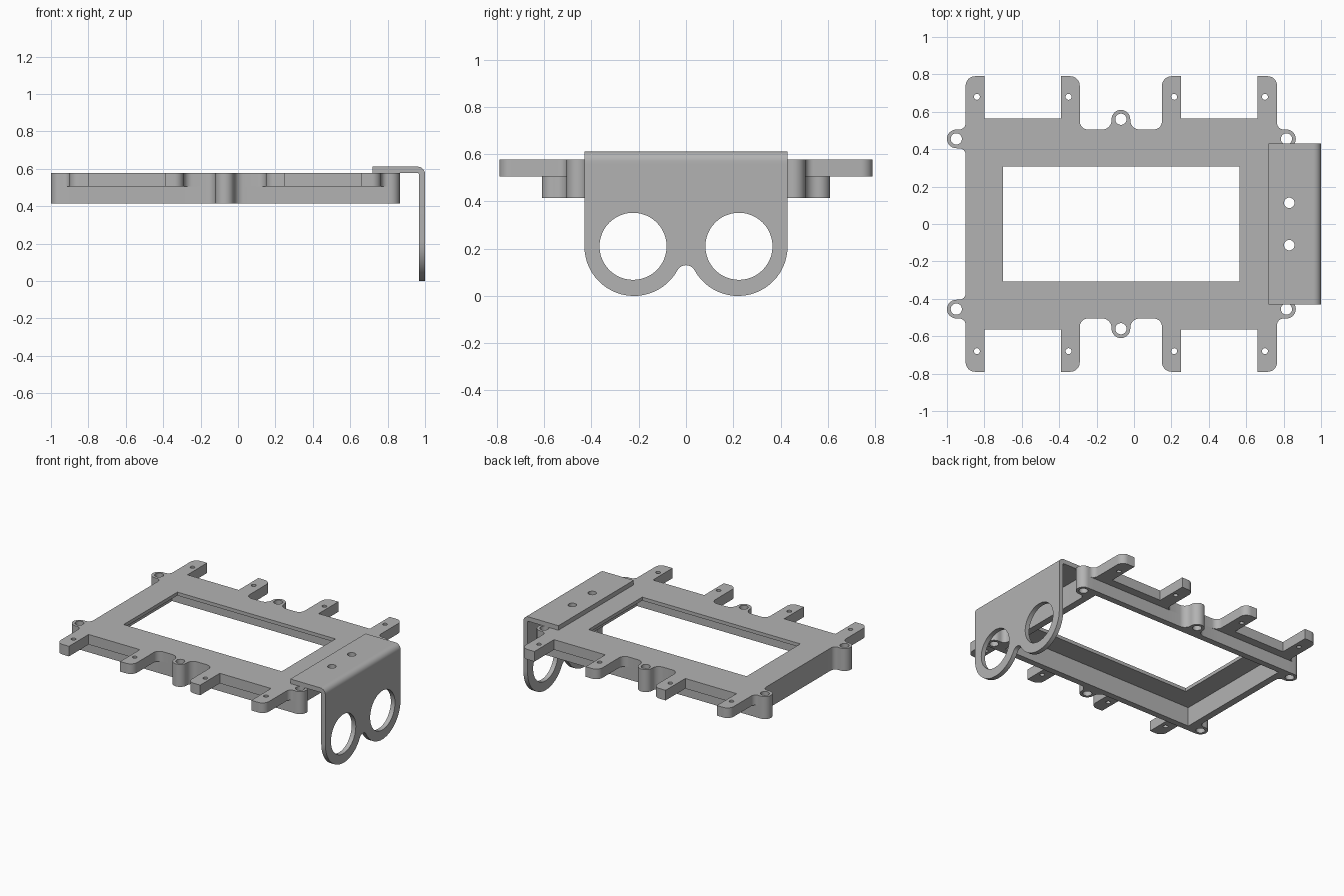
import bpy
import bmesh
from math import cos, sin, tan, pi, atan2
from mathutils import Matrix, Vector

cube = bpy.data.objects.get("Cube")
if cube:
    bpy.data.objects.remove(cube)

grey = bpy.data.materials.new("plain_grey")
grey.use_nodes = True
grey.diffuse_color = (0.45, 0.45, 0.45, 1)
grey.node_tree.nodes["Principled BSDF"].inputs["Base Color"].default_value = (0.45, 0.45, 0.45, 1)

# Local (u, v, depth) axes to world axes
FLAT = Matrix.Identity(4)
SIDE = Matrix(((0, 0, 1, 0), (1, 0, 0, 0), (0, 1, 0, 0), (0, 0, 0, 1)))
FRONT = Matrix.Rotation(pi / 2, 4, "X")


def arc(cx, cy, r, start, end, n=24):
    return [(cx + r * cos(start + (end - start) * i / n),
             cy + r * sin(start + (end - start) * i / n)) for i in range(n + 1)]


def circle(cx, cy, r, n=32):
    return arc(cx, cy, r, 0, 2 * pi, n)[:-1]


def rect(x0, x1, y0, y1):
    return [(x0, y0), (x1, y0), (x1, y1), (x0, y1)]


def rounded(points, n=8):
    """Polygon of (x, y, radius) corners, each replaced by a tangent arc."""
    out = []
    for i, (x, y, r) in enumerate(points):
        p = Vector((x, y))
        a = (Vector(points[i - 1][:2]) - p).normalized()
        b = (Vector(points[(i + 1) % len(points)][:2]) - p).normalized()
        half = a.angle(b) / 2
        if r == 0 or half > 1.5:
            out.append((x, y))
            continue
        centre = p + (a + b).normalized() * (r / sin(half))
        s = p + a * (r / tan(half)) - centre
        e = p + b * (r / tan(half)) - centre
        start = atan2(s.y, s.x)
        sweep = (atan2(e.y, e.x) - start + pi) % (2 * pi) - pi
        out += arc(centre.x, centre.y, r, start, start + sweep, n)
    # drop repeated points where arcs meet
    return [q for i, q in enumerate(out)
            if (Vector(q) - Vector(out[i - 1])).length > 1e-4]


def plate(name, loops, low, high, frame=FLAT):
    """Outline with holes, extruded from low to high."""
    curve = bpy.data.curves.new(name, "CURVE")
    curve.dimensions = "2D"
    curve.fill_mode = "BOTH"
    curve.extrude = (high - low) / 2
    for loop in loops:
        spline = curve.splines.new("POLY")
        spline.points.add(len(loop) - 1)
        for point, (u, v) in zip(spline.points, loop):
            point.co = (u, v, 0, 1)
        spline.use_cyclic_u = True
    temp = bpy.data.objects.new(name + "_outline", curve)
    bpy.context.collection.objects.link(temp)
    mesh = bpy.data.meshes.new_from_object(
        temp.evaluated_get(bpy.context.evaluated_depsgraph_get()))
    bpy.data.objects.remove(temp)
    bpy.data.curves.remove(curve)
    mesh.transform(frame @ Matrix.Translation((0, 0, (low + high) / 2)))
    bm = bmesh.new()
    bm.from_mesh(mesh)
    bmesh.ops.remove_doubles(bm, verts=bm.verts, dist=1e-5)
    bmesh.ops.recalc_face_normals(bm, faces=bm.faces)
    bm.to_mesh(mesh)
    bm.free()
    mesh.name = name
    mesh.materials.clear()
    mesh.materials.append(grey)
    obj = bpy.data.objects.new(name, mesh)
    bpy.context.collection.objects.link(obj)
    bpy.ops.object.select_all(action="DESELECT")
    obj.select_set(True)
    bpy.context.view_layer.objects.active = obj
    bpy.ops.object.shade_smooth_by_angle(angle=pi / 6)
    return obj


# Back half of the frame outline: screw posts, tabs and flanges
L, R, WALL, FLANGE, TIP = -0.9, 0.765, 0.505, 0.565, 0.79
half = [
    (L, 0.405, 0.035), (L - 0.1, 0.405, 0.05), (L - 0.1, WALL, 0.05), (L, WALL, 0.035),
    (L, TIP, 0.05), (-0.8, TIP, 0), (-0.8, FLANGE, 0),
    (-0.39, FLANGE, 0), (-0.39, TIP, 0), (-0.29, TIP, 0.05), (-0.29, WALL, 0.045),
    (-0.12, WALL, 0.05), (-0.12, 0.61, 0.05), (-0.02, 0.61, 0.05), (-0.02, WALL, 0.05),
    (0.15, WALL, 0.045), (0.15, TIP, 0.05), (0.25, TIP, 0), (0.25, FLANGE, 0),
    (0.66, FLANGE, 0), (0.66, TIP, 0), (R, TIP, 0.05), (R, WALL, 0.035),
    (R + 0.1, WALL, 0.05), (R + 0.1, 0.405, 0.05), (R, 0.405, 0.035),
]


def mirrored(points):
    return rounded(points + [(x, -y, r) for x, y, r in reversed(points)])


upper = mirrored(half)
lower = mirrored([p for p in half if p[1] not in (FLANGE, TIP)])

post_holes, tab_holes = [], []
for side in (-1, 1):
    for x, y in ((L - 0.05, 0.455), (-0.07, 0.56), (R + 0.05, 0.455)):
        post_holes.append(circle(x, side * y, 0.03))
    for x in (-0.84, -0.35, 0.215, 0.7):
        tab_holes.append(circle(x, side * 0.68, 0.016, 20))

# Frame: skirt walls, tab layer and thin top with the window
window = rect(-0.7, 0.565, -0.307, 0.307)
pocket = rect(L + 0.05, R - 0.05, -0.46, 0.46)
plate("frame_skirt", [lower, pocket] + post_holes, 0.415, 0.505)
plate("frame_tab_layer", [upper, pocket] + post_holes + tab_holes, 0.505, 0.553)
plate("frame_top", [upper, window] + post_holes + tab_holes, 0.553, 0.578)

# Bracket: top flange, bent edge and face with two round openings
W, T, TOP = 0.43, 0.033, 0.611
screw_holes = [circle(0.83, s * 0.113, 0.028) for s in (-1, 1)]
plate("bracket_flange", [rect(0.72, 0.95, -W, W)] + screw_holes, TOP - T, TOP)

bend = rounded([(0.95, TOP, 0), (1, TOP, 0.04), (1, 0.56, 0), (1 - T, 0.56, 0),
                (1 - T, TOP - T, 0.008), (0.95, TOP - T, 0)])
plate("bracket_bend", [bend], -W, W, FRONT)

C, RAD, NOTCH = 0.22, 0.21, 0.041
tilt = atan2(0.121, C)
face = [(-W, 0.56), (W, 0.56)]
face += arc(C, RAD, RAD, 0, tilt - pi)
face += arc(0, 0.089, NOTCH, tilt, pi - tilt)[1:-1]
face += arc(-C, RAD, RAD, -tilt, -pi)
openings = [circle(s * 0.224, RAD, 0.142, 48) for s in (-1, 1)]
plate("bracket_face", [face] + openings, 1 - T, 1, SIDE)
